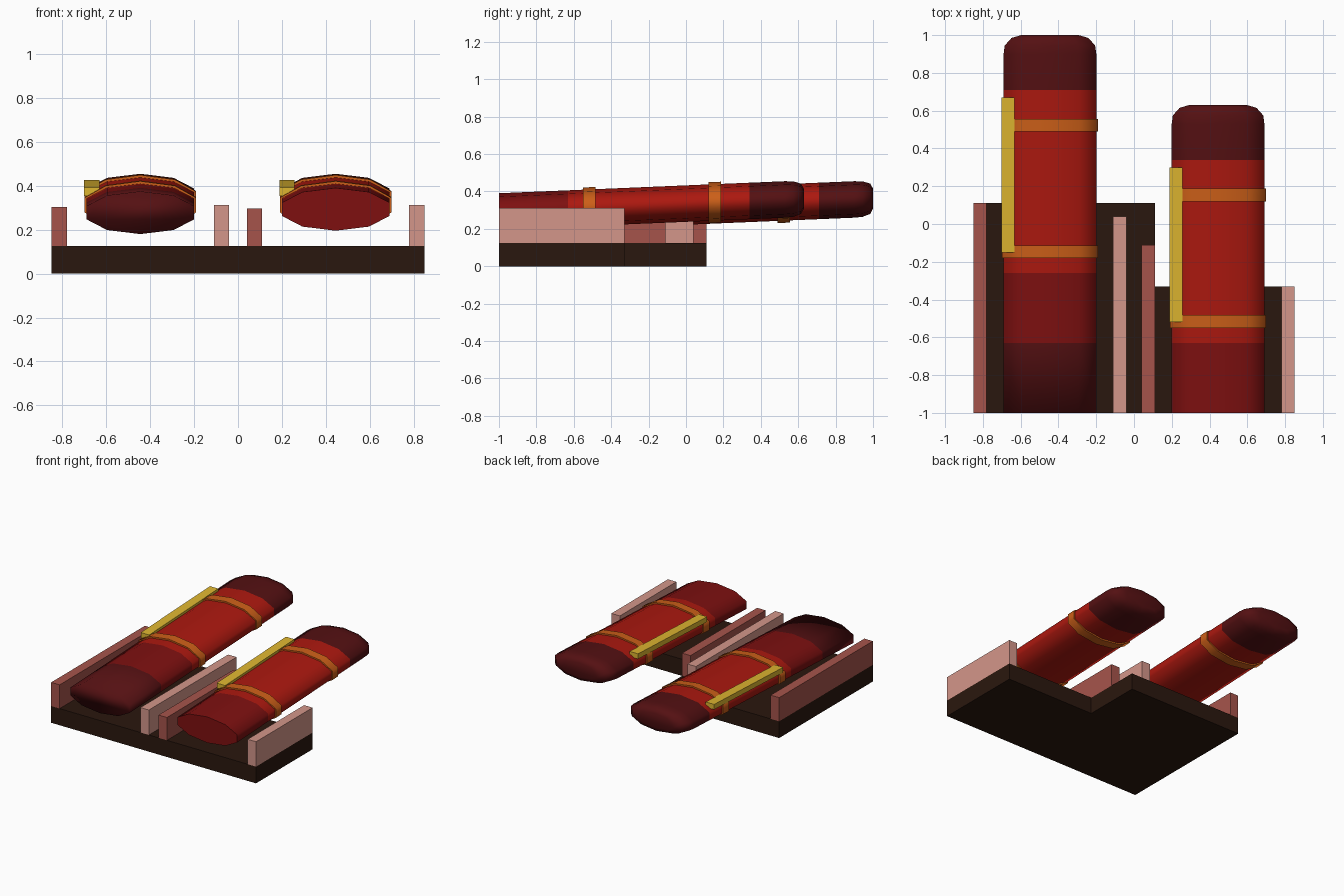
import bpy, bmesh, math

if "Cube" in bpy.data.objects:
    bpy.data.objects.remove(bpy.data.objects["Cube"])

def lin(c):
    return ((c / 255 + 0.055) / 1.055) ** 2.4

def mat(name, r, g, b):
    m = bpy.data.materials.new(name)
    m.diffuse_color = (lin(r), lin(g), lin(b), 1)
    m.use_nodes = True
    m.node_tree.nodes["Principled BSDF"].inputs["Base Color"].default_value = m.diffuse_color
    return m

BASE = mat("base_brown", 42, 23, 14)
PINK = mat("light_pink", 212, 150, 138)
ROSE = mat("dark_rose", 166, 84, 75)
RED = mat("bright_red", 172, 24, 15)
MID = mat("mid_red", 126, 16, 16)
DARK = mat("dark_red", 84, 16, 18)
ORANGE = mat("band_orange", 204, 95, 24)
YELLOW = mat("rail_yellow", 222, 182, 48)

SLOPE = 0.042
RX, RZ = 0.258, 0.0975

def axis_z(y):
    return 0.2775 + SLOPE * (y + 1)

def finish(name, bm, mats, smooth=None):
    bmesh.ops.recalc_face_normals(bm, faces=bm.faces[:])
    me = bpy.data.meshes.new(name)
    bm.to_mesh(me)
    bm.free()
    for m in mats:
        me.materials.append(m)
    ob = bpy.data.objects.new(name, me)
    bpy.context.collection.objects.link(ob)
    if smooth:
        bpy.ops.object.select_all(action='DESELECT')
        ob.select_set(True)
        bpy.context.view_layer.objects.active = ob
        bpy.ops.object.shade_smooth_by_angle(angle=math.radians(smooth))
    return ob

def box(name, x0, x1, y0, y1, z0, z1, m, slope=0):
    bm = bmesh.new()
    bmesh.ops.create_cube(bm, size=1)
    for v in bm.verts:
        x = x0 if v.co.x < 0 else x1
        y = y0 if v.co.y < 0 else y1
        z = (z0 if v.co.z < 0 else z1) + slope * (y - y0)
        v.co = (x, y, z)
    return finish(name, bm, [m])

def loft(name, cx, shift, rings, mats, smooth):
    """Ten-sided flattened tube; rings are (y, x scale, z scale, material of next span)."""
    bm = bmesh.new()
    loops = []
    for y, sx, sz, _ in rings:
        loop = []
        for i in range(10):
            a = math.radians(90 + 36 * i)
            loop.append(bm.verts.new((cx + RX * sx * math.cos(a), y + shift,
                                      axis_z(y) + RZ * sz * math.sin(a))))
        loops.append(loop)
    for k, (a, b) in enumerate(zip(loops, loops[1:])):
        for i in range(10):
            j = (i + 1) % 10
            bm.faces.new((a[i], a[j], b[j], b[i])).material_index = rings[k][3]
    bm.faces.new(loops[0]).material_index = rings[0][3]
    bm.faces.new(loops[-1]).material_index = rings[-1][3]
    return finish(name, bm, mats, smooth)

# L-shaped base plate
bm = bmesh.new()
outline = [(-0.85, -1), (0.85, -1), (0.85, -0.33), (0.11, -0.33), (0.11, 0.11), (-0.85, 0.11)]
face = bm.faces.new([bm.verts.new((x, y, 0)) for x, y in outline])
ext = bmesh.ops.extrude_face_region(bm, geom=[face])
for v in ext["geom"]:
    if isinstance(v, bmesh.types.BMVert):
        v.co.z = 0.125
finish("base_plate", bm, [BASE])

# Upright side walls
for name, x0, y1, z1, m in [("left_outer_wall", -0.85, 0.11, 0.303, ROSE),
                            ("left_inner_wall", -0.11, 0.04, 0.312, PINK),
                            ("right_inner_wall", 0.04, -0.11, 0.296, ROSE),
                            ("right_outer_wall", 0.78, -0.33, 0.312, PINK)]:
    box(name, x0, x0 + 0.07, -1, y1, 0.125, z1, m)

# Two tilted cylinders, the right one set back and shorter
tail = [(-1, 1, 1, 2)]
body = [(-0.63, 1, 1, 1), (-0.26, 1, 1, 0), (0.71, 1, 1, 2), (0.90, 1, 1, 2),
        (0.945, 0.975, 0.97, 2), (0.985, 0.83, 0.83, 2), (1.0, 0.62, 0.55, 2)]
for side, cx, shift, rings, smooth in [("left", -0.445, 0, tail + body, 179),
                                       ("right", 0.445, -0.37, body, 70)]:
    loft(side + "_cylinder", cx, shift, rings, [RED, MID, DARK], smooth)
    # Straps around the body
    for k, y in enumerate((-0.18, 0.49)):
        loft(f"{side}_strap_{k + 1}", cx, shift,
             [(y, 1.035, 1.12, 0), (y + 0.067, 1.035, 1.12, 0)], [ORANGE], 70)
    # Rail along the upper edge
    box(side + "_rail", cx - 0.257, cx - 0.187, -0.15 + shift, 0.67 + shift,
        0.353, 0.392, YELLOW, SLOPE)
